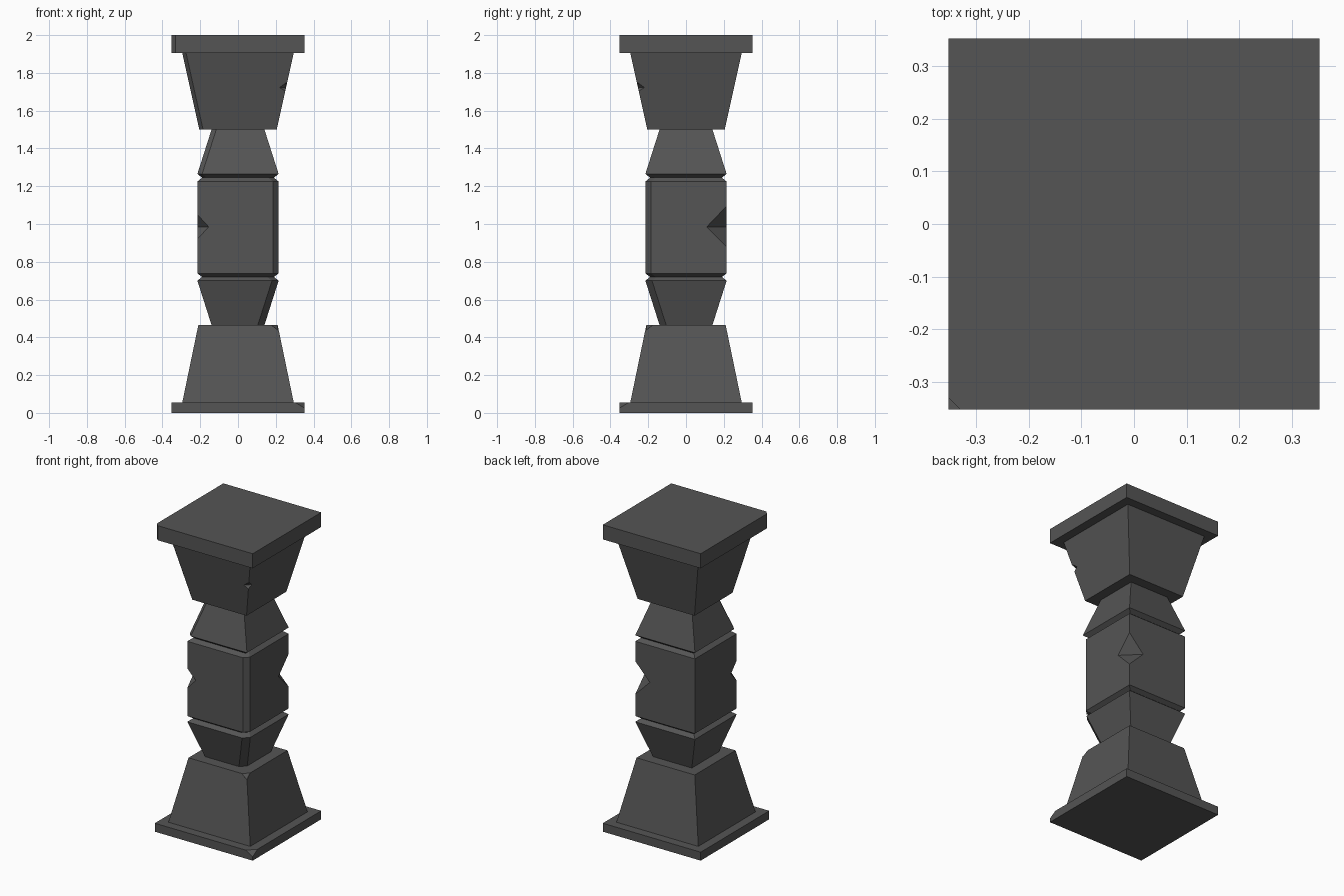
import bpy
import bmesh
from mathutils import Vector

default_cube = bpy.data.objects.get("Cube")
if default_cube:
    bpy.data.objects.remove(default_cube, do_unlink=True)

stone = bpy.data.materials.new("dark grey stone")
stone.use_nodes = True
stone.diffuse_color = (0.09, 0.09, 0.09, 1)
stone.node_tree.nodes["Principled BSDF"].inputs["Base Color"].default_value = stone.diffuse_color

# Corners as (x sign, y sign), counter-clockwise from above
FRONT_LEFT, FRONT_RIGHT, BACK_RIGHT, BACK_LEFT = (-1, -1), (1, -1), (1, 1), (-1, 1)
CORNERS = (FRONT_LEFT, FRONT_RIGHT, BACK_RIGHT, BACK_LEFT)


def make_object(name, bm):
    bmesh.ops.recalc_face_normals(bm, faces=bm.faces)
    mesh = bpy.data.meshes.new(name)
    bm.to_mesh(mesh)
    bm.free()
    mesh.materials.append(stone)
    obj = bpy.data.objects.new(name, mesh)
    bpy.context.collection.objects.link(obj)
    return obj


def square_loft(name, profile, worn=None):
    """Stack square rings (half width, z); worn maps a corner to its chamfer size."""
    worn = worn or {}
    bm = bmesh.new()
    rings = []
    for half, z in profile:
        ring = []
        for corner in CORNERS:
            sx, sy = corner
            cut = worn.get(corner, 0)
            points = [(half * sx, half * sy)]
            if cut:
                points = [(sx * (half - cut), sy * half), (sx * half, sy * (half - cut))]
                if sx == sy:
                    points.reverse()
            ring += [bm.verts.new((x, y, z)) for x, y in points]
        rings.append(ring)
    count = len(rings[0])
    for low, high in zip(rings, rings[1:]):
        for i in range(count):
            j = (i + 1) % count
            bm.faces.new((low[i], low[j], high[j], high[i]))
    bm.faces.new(rings[0][::-1])
    bm.faces.new(rings[-1])
    return make_object(name, bm)


def notch(obj, corner, half, z, width, up, down):
    """Carve an eight-sided nick centred on a vertical corner edge."""
    bm = bmesh.new()
    offsets = [(width, 0, 0), (-width, 0, 0), (0, width, 0), (0, -width, 0), (0, 0, up), (0, 0, -down)]
    centre = Vector((corner[0] * half, corner[1] * half, z))
    verts = [bm.verts.new(centre + Vector(o)) for o in offsets]
    bmesh.ops.convex_hull(bm, input=verts)
    cutter = make_object("nick_cutter", bm)
    cutter.hide_render = True
    mod = obj.modifiers.new("nick", "BOOLEAN")
    mod.operation = "DIFFERENCE"
    mod.solver = "EXACT"
    mod.object = cutter
    graph = bpy.context.evaluated_depsgraph_get()
    carved = bpy.data.meshes.new_from_object(obj.evaluated_get(graph))
    obj.modifiers.clear()
    obj.data = carved
    bpy.data.objects.remove(cutter, do_unlink=True)


# Foot of the column
plate = square_loft("base_plate", [(0.353, 0), (0.353, 0.055)])
notch(plate, FRONT_RIGHT, 0.353, 0.055, 0.05, 0.03, 0.03)
pedestal = square_loft("pedestal", [(0.295, 0.055), (0.21, 0.465)])
notch(pedestal, FRONT_RIGHT, 0.21, 0.465, 0.035, 0.03, 0.03)

# Waisted middle with V grooves between the blocks
square_loft("lower_flare", [(0.14, 0.465), (0.215, 0.7), (0.19, 0.72)], {FRONT_RIGHT: 0.035})
shaft = square_loft("shaft", [(0.19, 0.72), (0.215, 0.738), (0.215, 1.225), (0.19, 1.245)],
                    {FRONT_RIGHT: 0.03})
notch(shaft, BACK_RIGHT, 0.215, 0.985, 0.105, 0.11, 0.105)
notch(shaft, FRONT_LEFT, 0.215, 0.985, 0.06, 0.065, 0.065)
square_loft("upper_flare", [(0.19, 1.245), (0.215, 1.265), (0.14, 1.5)], {FRONT_LEFT: 0.025})

# Head of the column
capital = square_loft("capital", [(0.205, 1.5), (0.295, 1.905)], {FRONT_LEFT: 0.02})
notch(capital, FRONT_RIGHT, 0.255, 1.722, 0.035, 0.03, 0.025)
square_loft("top_slab", [(0.353, 1.905), (0.353, 2)], {FRONT_LEFT: 0.022})
